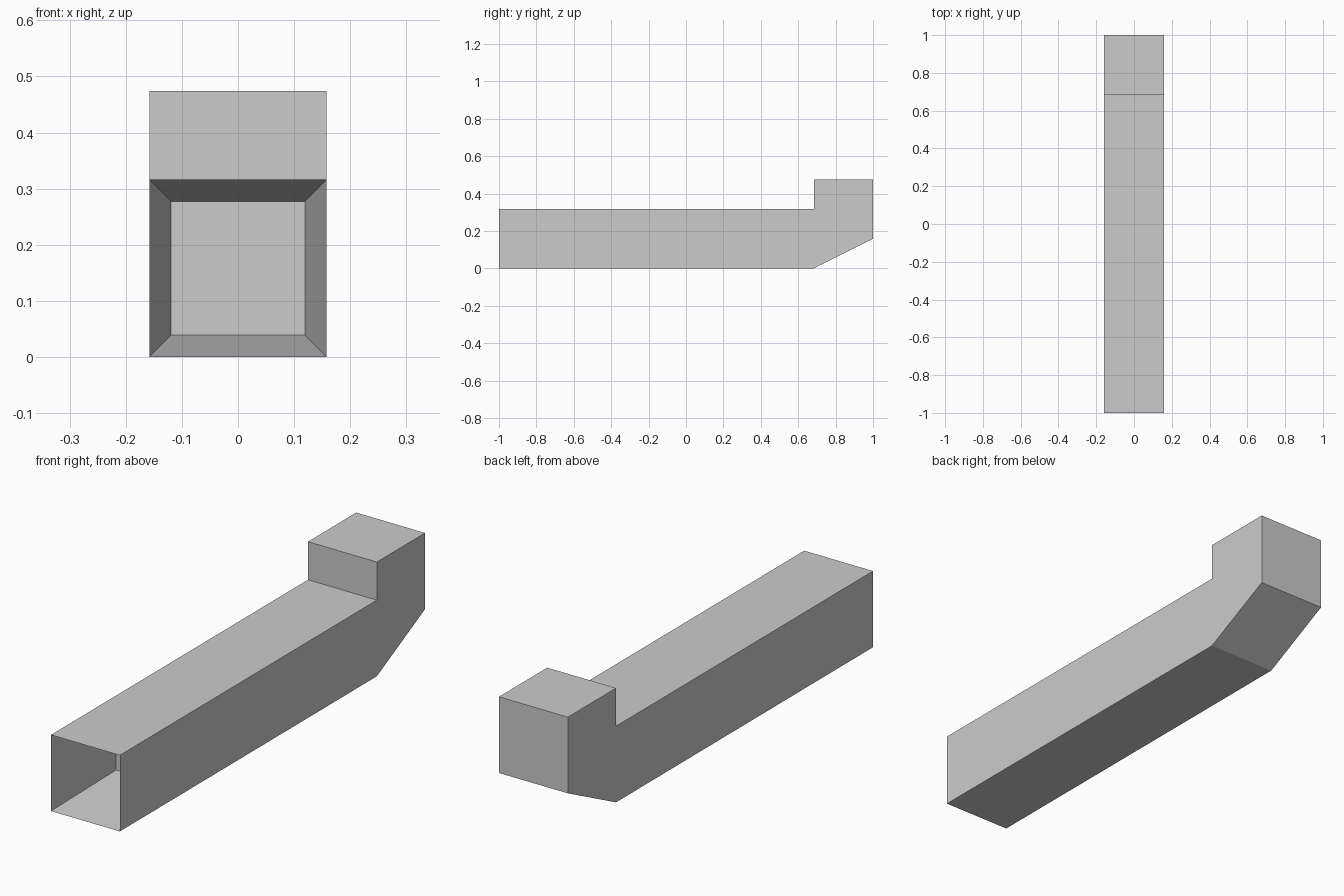
import bpy, bmesh

if "Cube" in bpy.data.objects:
    bpy.data.objects.remove(bpy.data.objects["Cube"])

HALF_W = 0.158      # half width of the duct
INSET = 0.039       # how far the mouth narrows on each side
DEPTH = 0.37        # depth of the tapered mouth

# Side outline (y, z): long duct with a raised, chamfered rear end
outline = [(-1, 0), (0.684, 0), (1, 0.158), (1, 0.474),
           (0.684, 0.474), (0.684, 0.316), (-1, 0.316)]

bm = bmesh.new()
side = bm.faces.new([bm.verts.new((-HALF_W, y, z)) for y, z in outline])

# Extrude the outline across the width
ext = bmesh.ops.extrude_face_region(bm, geom=[side])
moved = [v for v in ext["geom"] if isinstance(v, bmesh.types.BMVert)]
bmesh.ops.translate(bm, verts=moved, vec=(2 * HALF_W, 0, 0))
bmesh.ops.recalc_face_normals(bm, faces=bm.faces[:])

# Tapered recess in the front mouth
mouth = min(bm.faces, key=lambda f: f.calc_center_median().y)
bmesh.ops.inset_region(bm, faces=[mouth], thickness=INSET, use_even_offset=True)
bmesh.ops.translate(bm, verts=mouth.verts[:], vec=(0, DEPTH, 0))
bm.normal_update()

mesh = bpy.data.meshes.new("duct")
bm.to_mesh(mesh)
bm.free()
bpy.context.collection.objects.link(bpy.data.objects.new("duct", mesh))
